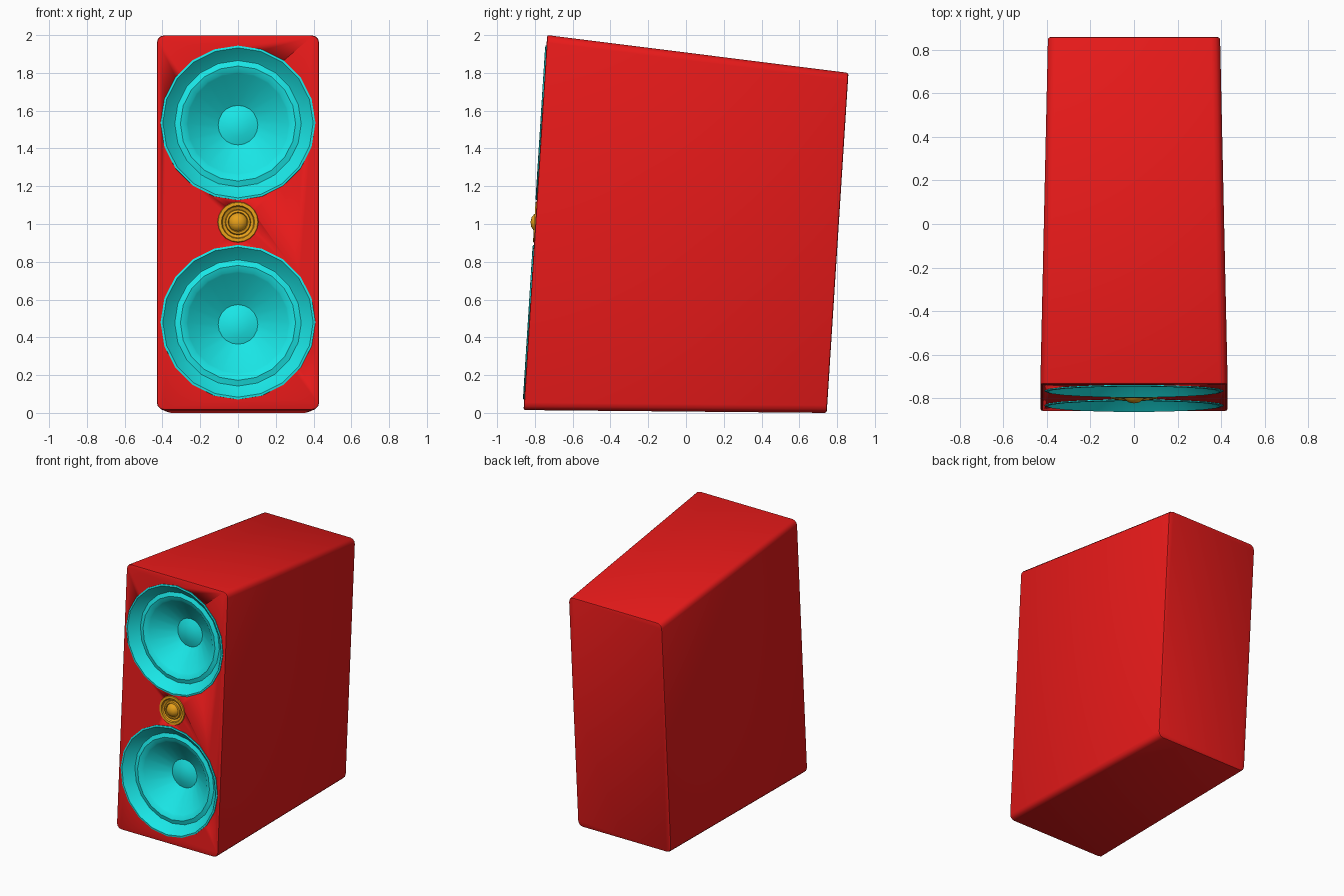
import bpy, bmesh, math
from mathutils import Vector, Matrix

if "Cube" in bpy.data.objects:
    bpy.data.objects.remove(bpy.data.objects["Cube"])

FRONT_LOW, FRONT_TOP = Vector((0, -0.86, 0.015)), Vector((0, -0.735, 2.0))
UP = (FRONT_TOP - FRONT_LOW).normalized()
OUT = Vector((1, 0, 0)).cross(UP).normalized()      # outward normal of the baffle


def material(name, color):
    m = bpy.data.materials.new(name)
    m.diffuse_color = color
    m.use_nodes = True
    m.node_tree.nodes["Principled BSDF"].inputs["Base Color"].default_value = m.diffuse_color
    return m


def finish(bm, name, mat=None, angle=35):
    bmesh.ops.recalc_face_normals(bm, faces=bm.faces)
    me = bpy.data.meshes.new(name)
    bm.to_mesh(me)
    bm.free()
    ob = bpy.data.objects.new(name, me)
    bpy.context.collection.objects.link(ob)
    if mat:
        me.materials.append(mat)
    bpy.ops.object.select_all(action='DESELECT')
    ob.select_set(True)
    bpy.context.view_layer.objects.active = ob
    bpy.ops.object.shade_smooth_by_angle(angle=math.radians(angle))
    return ob


def revolve(name, profile, z, sides, mat=None, closed=False):
    """Spin (radius, height) points around the baffle normal at height z."""
    t = (z - FRONT_LOW.z) / (FRONT_TOP.z - FRONT_LOW.z)
    pos = FRONT_LOW.lerp(FRONT_TOP, t)
    bm = bmesh.new()
    vs = [bm.verts.new((r, 0, h)) for r, h in profile]
    es = [bm.edges.new(p) for p in zip(vs, vs[1:])]
    bmesh.ops.spin(bm, geom=vs + es, axis=(0, 0, 1), cent=(0, 0, 0),
                   angle=math.tau, steps=sides)
    bmesh.ops.remove_doubles(bm, verts=bm.verts, dist=0.0005)
    frame = Matrix((Vector((1, 0, 0)), UP, OUT)).transposed().to_4x4()
    bm.transform(Matrix.Translation(pos) @ frame)
    ob = finish(bm, name, mat)
    # open dishes must face outwards
    if not closed:
        me = ob.data
        if sum(p.normal.dot(OUT) * p.area for p in me.polygons) < 0:
            me.flip_normals()
    return ob


red = material("cabinet_red", (0.8, 0.01, 0.01, 1))
cyan = material("woofer_cyan", (0.01, 0.8, 0.8, 1))
orange = material("tweeter_orange", (0.8, 0.35, 0.01, 1))

# Cabinet: leaning, tapered box with rounded long edges
bm = bmesh.new()
side = [(-0.86, 0.015, 0.43), (0.745, 0.0, 0.395), (0.86, 1.80, 0.395), (-0.735, 2.0, 0.43)]
left = [bm.verts.new((-w, y, z)) for y, z, w in side]
right = [bm.verts.new((w, y, z)) for y, z, w in side]
bm.faces.new(left)
bm.faces.new(right[::-1])
for i in range(4):
    j = (i + 1) % 4
    bm.faces.new((left[j], left[i], right[i], right[j]))
bmesh.ops.recalc_face_normals(bm, faces=bm.faces)
long_edges = [e for e in bm.edges
              if abs(e.verts[0].co.y - e.verts[1].co.y) > 1]
bmesh.ops.bevel(bm, geom=long_edges, offset=0.04, segments=3, profile=0.5, affect='EDGES')
bm.normal_update()
ends = [f for f in bm.faces if abs(f.normal.y) > 0.9]
rim = list({e for f in ends for e in f.edges})
bmesh.ops.bevel(bm, geom=rim, offset=0.01, segments=2, profile=0.5, affect='EDGES')
cabinet = finish(bm, "cabinet", red)

# Driver profiles: radius, height above the baffle
WOOFER = [(0.40, -0.01), (0.41, 0.0), (0.41, 0.005), (0.398, 0.007), (0.342, -0.055),
          (0.335, -0.06), (0.305, -0.05), (0.275, -0.062), (0.267, -0.07),
          (0.105, -0.185), (0.06, -0.168), (0, -0.16)]
TWEETER = [(0.105, -0.005), (0.108, 0.0), (0.105, 0.006), (0.088, 0.006), (0.083, -0.004),
           (0.068, -0.012), (0.064, 0.002), (0.053, 0.004), (0.049, -0.004),
           (0.043, 0.008), (0.025, 0.021), (0, 0.026)]
WOOFER_HOLE = [(0, 0.05), (0.403, 0.05), (0.403, -0.02), (0.345, -0.08), (0.12, -0.21), (0, -0.21)]
TWEETER_HOLE = [(0, 0.05), (0.10, 0.05), (0.10, -0.03), (0, -0.03)]

for name, z, profile, hole, sides, mat in (
        ("upper_woofer", 1.535, WOOFER, WOOFER_HOLE, 20, cyan),
        ("lower_woofer", 0.48, WOOFER, WOOFER_HOLE, 20, cyan),
        ("tweeter", 1.01, TWEETER, TWEETER_HOLE, 20, orange)):
    revolve(name, profile, z, sides, mat)
    cutter = revolve(name + "_cutter", hole, z, sides, closed=True)
    cutter.hide_render = True
    cutter.hide_set(True)
    cut = cabinet.modifiers.new(name + "_hole", 'BOOLEAN')
    cut.object = cutter
    cut.operation = 'DIFFERENCE'
    cut.solver = 'EXACT'
